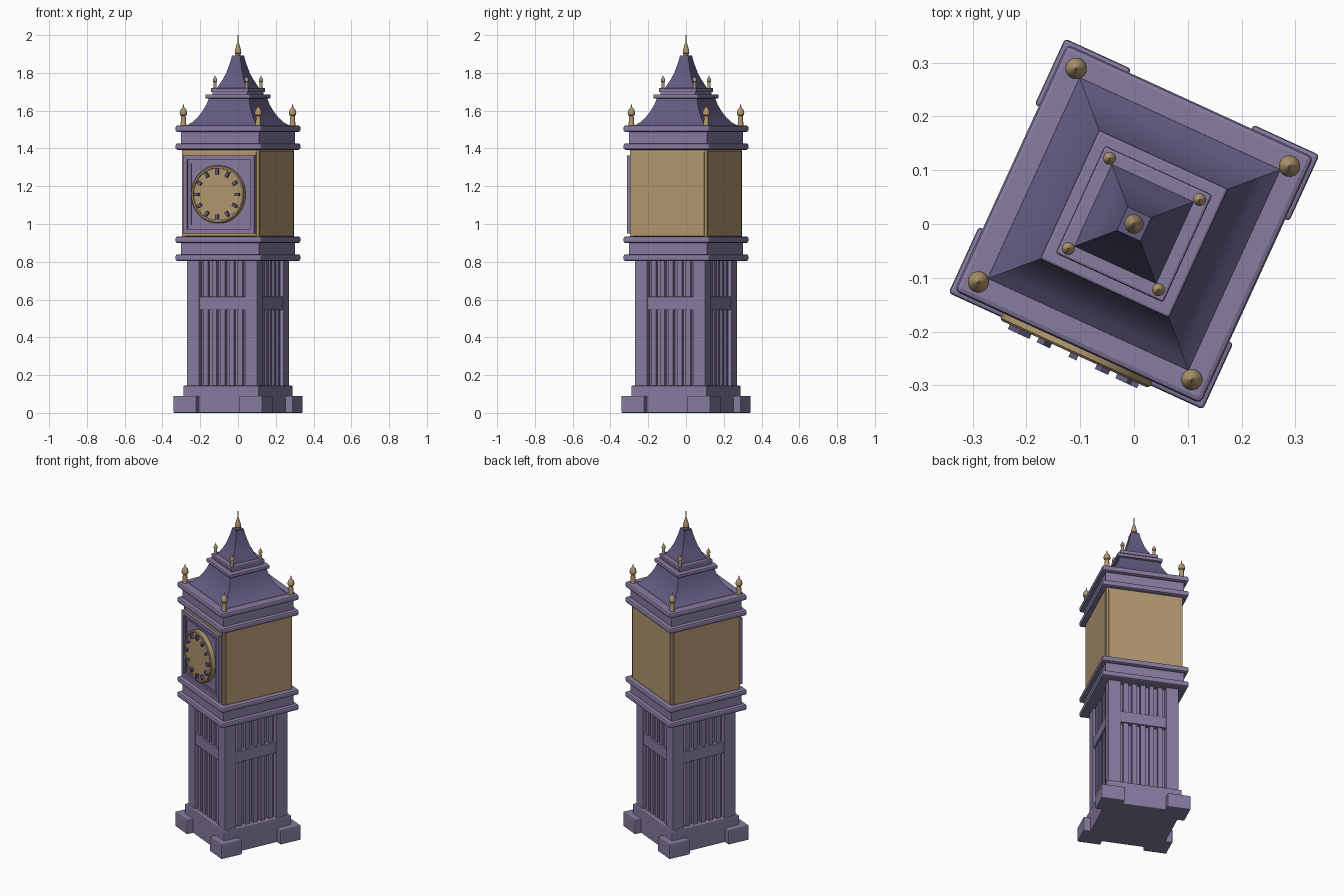
import bpy, bmesh
from math import pi, sin, cos, sqrt, radians
from mathutils import Matrix, Vector

cube = bpy.data.objects.get("Cube")
if cube:
    bpy.data.objects.remove(cube)

TURN = radians(-24.6)   # the whole tower stands turned on its base


def material(name, color):
    m = bpy.data.materials.new(name)
    m.use_nodes = True
    m.diffuse_color = (*color, 1)
    m.node_tree.nodes["Principled BSDF"].inputs["Base Color"].default_value = (*color, 1)
    return m


STONE = material("purple stone", (0.24, 0.20, 0.35))
SLATE = material("dark purple slate", (0.125, 0.103, 0.22))
GOLD = material("dull gold", (0.44, 0.31, 0.16))


def finish(name, bm, mat, smooth=False, bevel=0):
    bmesh.ops.recalc_face_normals(bm, faces=bm.faces)
    mesh = bpy.data.meshes.new(name)
    bm.to_mesh(mesh)
    bm.free()
    mesh.materials.append(mat)
    ob = bpy.data.objects.new(name, mesh)
    bpy.context.collection.objects.link(ob)
    ob.rotation_euler.z = TURN
    if bevel:
        mod = ob.modifiers.new("bevel", "BEVEL")
        mod.width, mod.segments = bevel, 2
    if smooth:
        bpy.ops.object.select_all(action="DESELECT")
        ob.select_set(True)
        bpy.context.view_layer.objects.active = ob
        bpy.ops.object.shade_smooth_by_angle(angle=radians(35))
    return ob


def add_box(bm, x, y, z, spin=0):
    """Box from (min, max) ranges, turned about z by quarter turns."""
    size = [r[1] - r[0] for r in (x, y, z)]
    mid = Vector([(r[0] + r[1]) / 2 for r in (x, y, z)])
    mat = Matrix.Rotation(spin * pi / 2, 4, "Z") @ Matrix.Translation(mid) @ Matrix.Diagonal((*size, 1))
    bmesh.ops.create_cube(bm, size=1, matrix=mat)


def add_lathe(bm, profile, sides, at=(0, 0, 0), scale=1):
    """Stack rings of (radius, height); four sides give a square of that half width."""
    k = sqrt(2) if sides == 4 else 1
    rings = []
    for r, z in profile:
        rings.append([bm.verts.new((at[0] + scale * r * k * cos((i + .5) * 2 * pi / sides),
                                    at[1] + scale * r * k * sin((i + .5) * 2 * pi / sides),
                                    at[2] + scale * z)) for i in range(sides)])
    for a, b in zip(rings, rings[1:]):
        for i in range(sides):
            j = (i + 1) % sides
            bm.faces.new((a[i], a[j], b[j], b[i]))
    bm.faces.new(rings[0][::-1])
    bm.faces.new(rings[-1])


def slab(name, half, z0, z1, mat=STONE, bevel=0):
    bm = bmesh.new()
    add_box(bm, (-half, half), (-half, half), (z0, z1))
    return finish(name, bm, mat, bevel=bevel)


def four(name, parts, mat=STONE, bevel=0):
    """Repeat boxes on all four sides."""
    bm = bmesh.new()
    for s in range(4):
        for p in parts:
            add_box(bm, *p, spin=s)
    return finish(name, bm, mat, bevel=bevel)


# Base with corner feet
slab("base", 0.22, 0, 0.145, bevel=0.006)
four("feet", [((0.125, 0.26), (-0.26, -0.125), (0, 0.09))], bevel=0.006)

# Shaft: core, corner pillars, ribs and cross bands
slab("shaft_core", 0.172, 0.14, 0.81)
four("corner_pillars", [((0.132, 0.205), (-0.205, -0.132), (0.14, 0.81))], bevel=0.003)
four("ribs", [((c - 0.014, c + 0.014), (-0.193, -0.165), (0.14, 0.81))
              for c in [i * 0.05 for i in range(-2, 3)]])
four("cross_bands", [((-0.134, 0.134), (-0.201, -0.165), (0.545, 0.615))], bevel=0.003)

# Matching cornices below and above the clock chamber
for label, z in (("lower", 0.805), ("upper", 1.393)):
    slab(label + "_cornice_bottom", 0.252, z, z + 0.034, bevel=0.01)
    slab(label + "_cornice_middle", 0.228, z + 0.03, z + 0.1)
    slab(label + "_cornice_top", 0.252, z + 0.095, z + 0.128, bevel=0.01)

# Clock chamber with a raised panel on each side
slab("clock_chamber", 0.223, 0.925, 1.395, GOLD)
four("chamber_panels", [((-0.209, 0.209), (-0.228, -0.215), (0.935, 1.385))], GOLD, 0.003)

# Clock surround on the front
bm = bmesh.new()
add_box(bm, (-0.2, 0.2), (-0.237, -0.22), (0.96, 1.355))
for a, b in ((0.184, 0.206), (0.162, 0.174)):
    front = -0.248 if a > 0.18 else -0.242
    for s in (-1, 1):
        edge = sorted((s * a, s * b))
        add_box(bm, edge, (front, -0.225), (1.157 - b, 1.157 + b))
        add_box(bm, (-a, a), (front, -0.225), [1.157 + e for e in edge])
finish("clock_surround", bm, STONE)

# Clock dial: a lathed disc with a raised rim, laid against the front
bm = bmesh.new()
add_lathe(bm, [(0.153, 0), (0.153, 0.028), (0.148, 0.032), (0.14, 0.032), (0.138, 0.027)], 48)
TO_FRONT = Matrix.Translation((0, -0.234, 1.157)) @ Matrix.Rotation(pi / 2, 4, "X")
bm.transform(TO_FRONT)
finish("clock_dial", bm, GOLD, smooth=True)

# Hour markers
bm = bmesh.new()
for h in range(12):
    m = TO_FRONT @ Matrix.Rotation(h * pi / 6, 4, "Z") @ Matrix.Translation((0, 0.119, 0.031))
    bmesh.ops.create_cube(bm, size=1, matrix=m @ Matrix.Diagonal((0.016, 0.026, 0.02, 1)))
finish("hour_markers", bm, SLATE)

# Curved lower roof, small platform, curved upper roof
bm = bmesh.new()
add_lathe(bm, [(0.206, 1.515), (0.205, 1.522), (0.183, 1.538), (0.162, 1.563), (0.143, 1.595),
               (0.127, 1.63), (0.115, 1.67)], 4)
finish("lower_roof", bm, SLATE, smooth=True)
slab("platform_bottom", 0.132, 1.665, 1.686, bevel=0.005)
slab("platform_middle", 0.102, 1.68, 1.71)
slab("platform_top", 0.11, 1.698, 1.72, bevel=0.005)
bm = bmesh.new()
add_lathe(bm, [(0.086, 1.715), (0.075, 1.738), (0.061, 1.765), (0.048, 1.797),
               (0.037, 1.835), (0.028, 1.87), (0.024, 1.893)], 4)
finish("upper_roof", bm, SLATE, smooth=True)

# Finials on the roof corners
FINIAL = [(0.016, 0), (0.012, 0.055), (0.018, 0.06), (0.02, 0.07), (0.016, 0.086),
          (0.007, 0.097), (0.003, 0.104), (0.001, 0.118)]
for name, half, z, size in (("lower_finials", 0.218, 1.518, 1), ("upper_finials", 0.092, 1.718, 0.6)):
    bm = bmesh.new()
    for sx in (-1, 1):
        for sy in (-1, 1):
            add_lathe(bm, FINIAL, 16, (sx * half, sy * half, z), size)
    finish(name, bm, GOLD, smooth=True)

# Spire
bm = bmesh.new()
add_lathe(bm, [(0.014, 1.888), (0.014, 1.9), (0.018, 1.905), (0.015, 1.925), (0.008, 1.95),
               (0.003, 1.962), (0.002, 2.0)], 16)
finish("spire", bm, GOLD, smooth=True)
